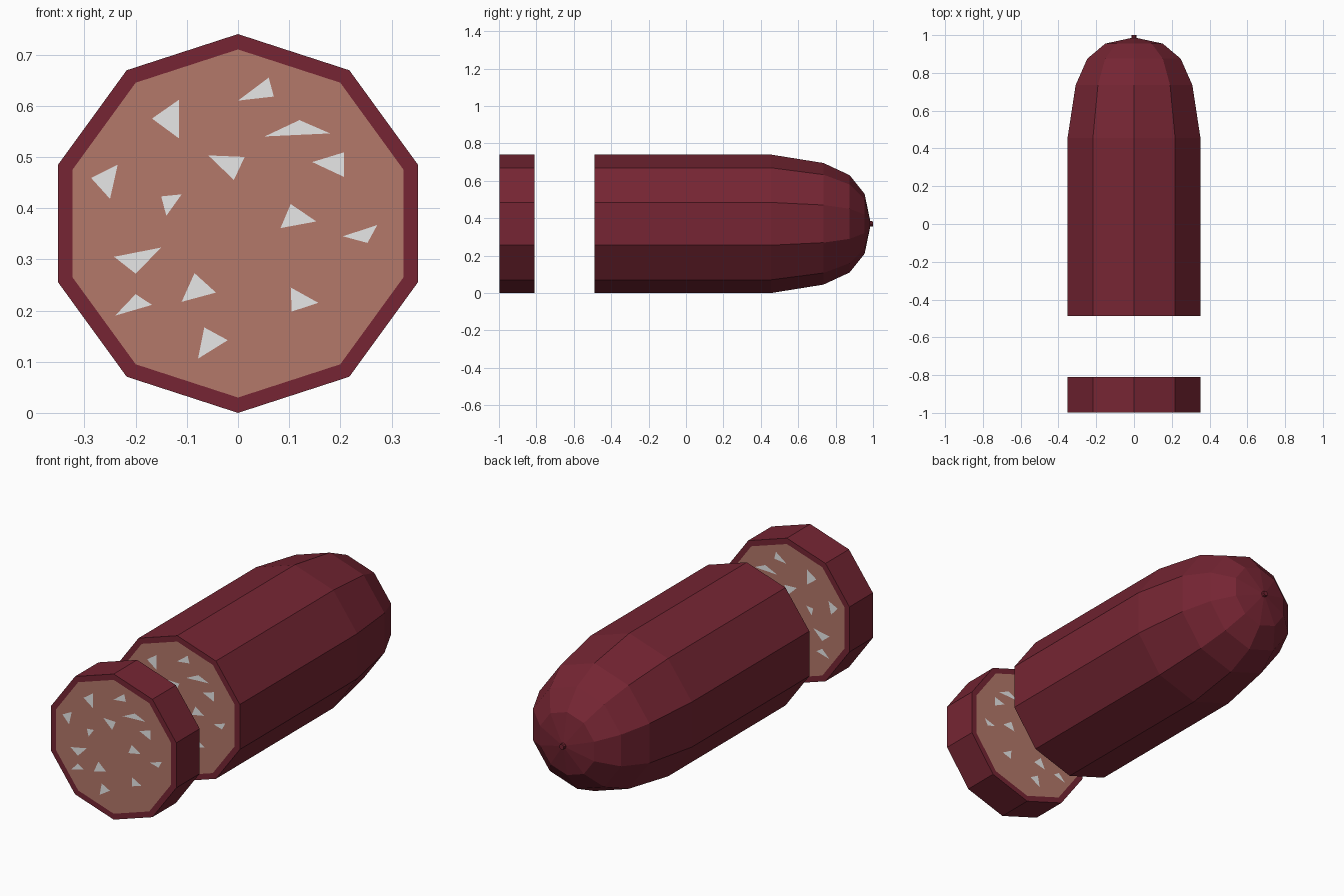
import bpy
import bmesh
from math import sin, cos, pi

SIDES = 10
RADIUS = 0.37
CORE = 0.34      # radius of the filling inside the skin
LIFT = 0.002     # height of the fat flecks above a cut

old = bpy.data.objects.get("Cube")
if old:
    bpy.data.objects.remove(old, do_unlink=True)


def make_material(name, color):
    mat = bpy.data.materials.new(name)
    mat.use_nodes = True
    mat.diffuse_color = (*color, 1)
    shader = next(n for n in mat.node_tree.nodes if n.type == "BSDF_PRINCIPLED")
    shader.inputs["Base Color"].default_value = (*color, 1)
    shader.inputs["Roughness"].default_value = 0.8
    return mat


skin = make_material("dark_red_skin", (0.18, 0.0185, 0.033))
meat = make_material("brown_meat", (0.456, 0.188, 0.144))
fat = make_material("white_fat", (0.8, 0.8, 0.8))


def finish(name, bm, materials):
    mesh = bpy.data.meshes.new(name)
    bm.to_mesh(mesh)
    bm.free()
    for mat in materials:
        mesh.materials.append(mat)
    obj = bpy.data.objects.new(name, mesh)
    bpy.context.collection.objects.link(obj)
    return obj


def lathe(name, profile):
    """Loft ten-sided rings along y from (y, radius) pairs and close both ends."""
    bm = bmesh.new()
    rings = []
    for y, r in profile:
        angles = [2 * pi * i / SIDES for i in range(SIDES)]
        rings.append([bm.verts.new((r * sin(a), y, RADIUS + r * cos(a))) for a in angles])
    for a, b in zip(rings, rings[1:]):
        for i in range(SIDES):
            j = (i + 1) % SIDES
            bm.faces.new((a[i], a[j], b[j], b[i]))
    # The wide end caps are meat, everything else is skin
    for ring, (y, r) in zip((rings[0], rings[-1]), (profile[0], profile[-1])):
        cap = bm.faces.new(ring)
        cap.material_index = 1 if r == CORE else 0
    bmesh.ops.recalc_face_normals(bm, faces=bm.faces)
    return finish(name, bm, (skin, meat))


# Triangular fat flecks: x, z corners in thousandths
FLECKS = (
    (0, 610, 60, 655, 70, 618),
    (-168, 575, -115, 612, -115, 536),
    (52, 540, 120, 572, 180, 546),
    (-58, 503, 13, 500, -8, 455),
    (145, 490, 207, 509, 207, 461),
    (-287, 459, -235, 485, -250, 418),
    (-150, 423, -110, 427, -140, 385),
    (83, 361, 103, 408, 153, 374),
    (205, 345, 272, 367, 253, 332),
    (-242, 305, -150, 323, -200, 272),
    (-110, 217, -85, 273, -43, 235),
    (-240, 190, -200, 232, -168, 211),
    (103, 245, 157, 215, 105, 198),
    (-78, 106, -66, 167, -20, 142),
)


def add_flecks(name, y, facing):
    """Lay the flecks just above a cut; facing is the y direction of the cut."""
    bm = bmesh.new()
    for f in FLECKS:
        corners = zip(f[::2], f[1::2])
        face = bm.faces.new([bm.verts.new((x / 1000, y + facing * LIFT, z / 1000))
                             for x, z in corners])
        face.normal_update()
        if face.normal.y * facing < 0:
            face.normal_flip()
    return finish(name, bm, (fat,))


# Cut slice at the front
SLICE_FRONT, SLICE_BACK, LOAF_FRONT = -0.998, -0.81, -0.488
lathe("sausage_slice", [(SLICE_FRONT, CORE), (SLICE_FRONT, RADIUS),
                        (SLICE_BACK, RADIUS), (SLICE_BACK, CORE)])

# Main piece with a rounded end and a tiny tip
lathe("sausage_body", [(LOAF_FRONT, CORE), (LOAF_FRONT, RADIUS), (0.455, RADIUS),
                       (0.735, 0.325), (0.875, 0.26), (0.955, 0.16),
                       (0.985, 0.015), (1.0, 0.013)])

# Fat flecks on every cut
add_flecks("slice_front_flecks", SLICE_FRONT, -1)
add_flecks("slice_back_flecks", SLICE_BACK, 1)
add_flecks("body_flecks", LOAF_FRONT, -1)
